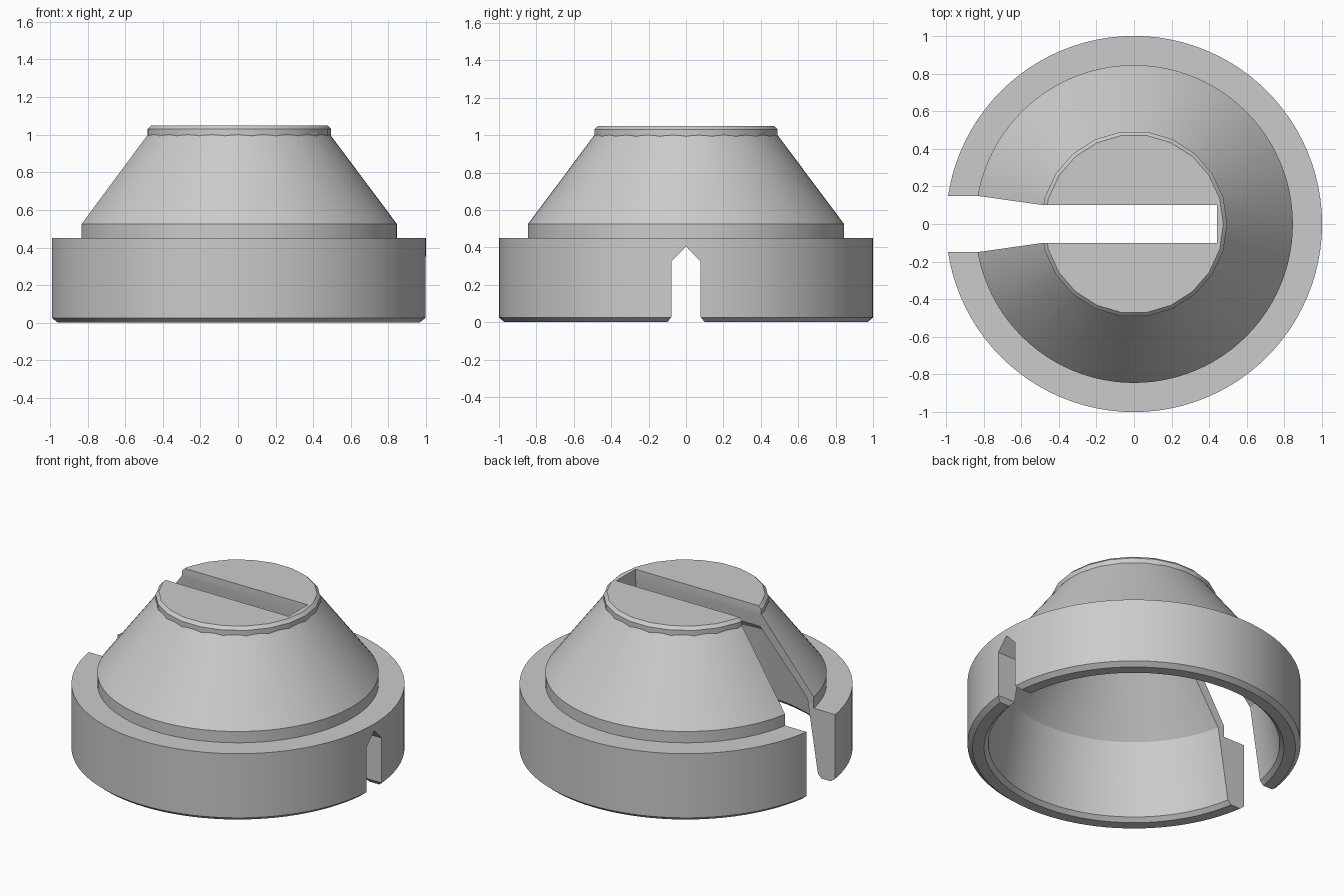
import bpy, bmesh, math

cube = bpy.data.objects.get("Cube")
if cube:
    bpy.data.objects.remove(cube, do_unlink=True)

grey = bpy.data.materials.new("plain grey")
grey.use_nodes = True
GREY = (0.6, 0.6, 0.6, 1)
grey.diffuse_color = GREY
grey.node_tree.nodes["Principled BSDF"].inputs["Base Color"].default_value = GREY


def finish(name, bm):
    bmesh.ops.recalc_face_normals(bm, faces=bm.faces)
    mesh = bpy.data.meshes.new(name)
    bm.to_mesh(mesh)
    bm.free()
    mesh.materials.append(grey)
    ob = bpy.data.objects.new(name, mesh)
    bpy.context.collection.objects.link(ob)
    return ob


def lathe(name, profile, steps):
    """Spin an (r, z) profile about z; its ends lie on the axis."""
    bm = bmesh.new()
    verts = [bm.verts.new((r, 0, z)) for r, z in profile]
    edges = [bm.edges.new(pair) for pair in zip(verts, verts[1:])]
    bmesh.ops.spin(bm, geom=verts + edges, cent=(0, 0, 0), axis=(0, 0, 1),
                   angle=math.tau, steps=steps)
    bmesh.ops.remove_doubles(bm, verts=bm.verts, dist=0.0005)
    return finish(name, bm)


def prism(name, half, x0, x1):
    """Mirror a half outline (y, z) in y and extrude it along x."""
    outline = half + [(-y, z) for y, z in reversed(half) if y > 0]
    bm = bmesh.new()
    face = bm.faces.new([bm.verts.new((x0, y, z)) for y, z in outline])
    out = bmesh.ops.extrude_face_region(bm, geom=[face])
    moved = [v for v in out["geom"] if isinstance(v, bmesh.types.BMVert)]
    bmesh.ops.translate(bm, verts=moved, vec=(x1 - x0, 0, 0))
    return finish(name, bm)


# hollow collar and conical dome
body = lathe("slotted_dome", [
    (0, 0.91), (0.48, 0.91), (0.8, 0.5), (0.875, 0.025), (0.9, 0),
    (0.97, 0), (1, 0.025), (1, 0.45), (0.845, 0.45), (0.845, 0.525),
    (0.49, 1.0), (0, 1.0)], 96)

# coarser faceted cap with a bevelled rim
cap = lathe("top_cap", [(0, 0.95), (0.495, 0.95), (0.495, 1.03),
                        (0.475, 1.05), (0, 1.05)], 22)

# long slot, widening downward, and a pointed notch opposite
slot = prism("slot_cutter", [(0.15, -0.1), (0.15, 0.52), (0.1, 1.0),
                             (0.1, 1.2)], -1.2, 0.44)
notch = prism("notch_cutter", [(0.1, -0.1), (0.1, 0), (0.078, 0.028),
                               (0.078, 0.325), (0, 0.405)], 0.6, 1.2)

for tool, mode in ((cap, 'UNION'), (slot, 'DIFFERENCE'), (notch, 'DIFFERENCE')):
    mod = body.modifiers.new(tool.name, 'BOOLEAN')
    mod.operation = mode
    mod.solver = 'EXACT'
    mod.object = tool

# bake the cuts and drop the helpers
bpy.context.view_layer.update()
graph = bpy.context.evaluated_depsgraph_get()
baked = bpy.data.meshes.new_from_object(body.evaluated_get(graph))
body.modifiers.clear()
body.data = baked
for tool in (cap, slot, notch):
    bpy.data.objects.remove(tool, do_unlink=True)

bpy.ops.object.select_all(action='DESELECT')
body.select_set(True)
bpy.context.view_layer.objects.active = body
bpy.ops.object.shade_smooth_by_angle(angle=math.radians(25))
